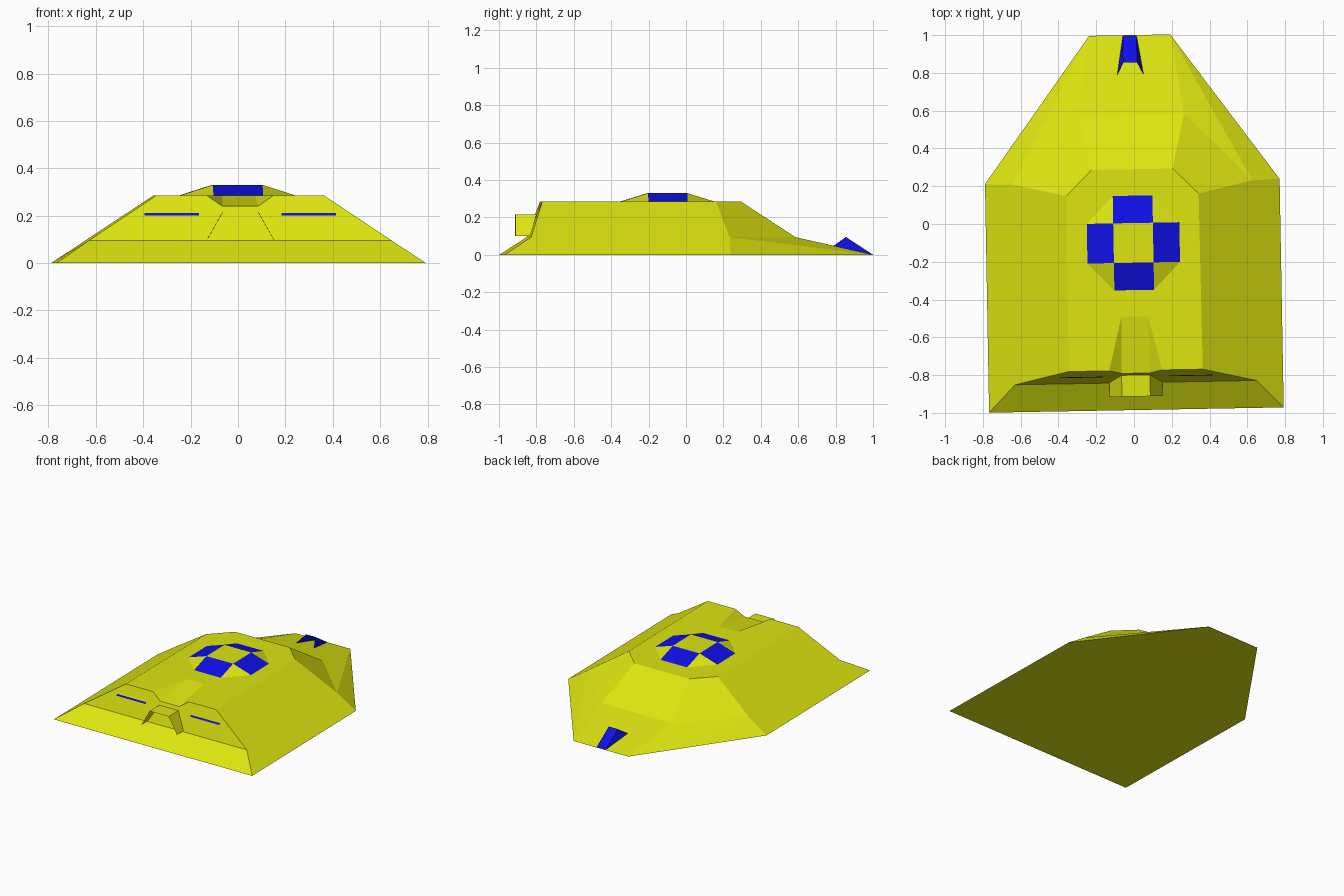
import bpy
import bmesh

cube = bpy.data.objects.get("Cube")
if cube:
    bpy.data.objects.remove(cube, do_unlink=True)


def make_material(name, colour):
    mat = bpy.data.materials.new(name)
    mat.use_nodes = True
    mat.diffuse_color = colour
    mat.node_tree.nodes["Principled BSDF"].inputs["Base Color"].default_value = colour
    return mat


yellow = make_material("yellow", (0.73, 0.79, 0.005, 1))
blue = make_material("blue", (0.005, 0.005, 0.79, 1))


def build(name, points, faces, materials, is_second=None):
    """Symmetric part: capital letters are corners on +x, small letters their
    mirror images. A face written only in capitals is repeated on the other side."""
    bm = bmesh.new()
    corners = {}
    for key, (x, y, z) in points.items():
        corners[key] = bm.verts.new((x, y, z))
        corners[key.lower()] = bm.verts.new((-x, y, z))
    for face in faces.split():
        bm.faces.new([corners[c] for c in face])
        if face.isupper():
            bm.faces.new([corners[c] for c in reversed(face.lower())])
    bmesh.ops.recalc_face_normals(bm, faces=bm.faces)
    bm.normal_update()
    if is_second:
        for face in bm.faces:
            face.material_index = int(is_second(face))
    mesh = bpy.data.meshes.new(name)
    bm.to_mesh(mesh)
    bm.free()
    for mat in materials:
        mesh.materials.append(mat)
    obj = bpy.data.objects.new(name, mesh)
    # the whole model is turned very slightly
    obj.location.x = -0.005
    obj.rotation_euler.z = 0.018
    bpy.context.collection.objects.link(obj)
    return obj


# Wedge hull with a ledge at the front and a notch in the roof
base, ledge, notch, roof = 0, 0.095, 0.24, 0.285
build("hull", {
    "A": (0.78, -0.985, base),
    "B": (0.78, 0.225, base),
    "C": (0.215, 1.0, base),
    "D": (0.64, -0.84, ledge),
    "E": (0.355, -0.775, roof),
    "F": (0.35, 0.155, roof),
    "G": (0.215, 0.29, roof),
    "H": (0.28, 0.58, ledge),
    "I": (0.635, 0.22, ledge),
    "J": (0.14, -0.775, roof),
    "K": (0.075, -0.79, notch),
    "L": (0.07, -0.49, roof),
}, "ABCcba ADda DEJKkjed EFGgfejlLJ KLlk JLK ABIFED FIHG GHhg HCch HIC IBC",
    [yellow])

# Open hood over the middle of the front
build("front_hood", {
    "A": (0.075, -0.913, 0.215),
    "B": (0.075, -0.8, 0.215),
    "C": (0.14, -0.913, 0.1),
    "D": (0.14, -0.838, 0.1),
}, "ABba ACDB", [yellow])

# Raised hatch: the four sloping sides are blue, corners and top yellow
front, back, top = -0.205, 0.005, 0.33
build("roof_hatch", {
    "P": (0.105, front, top),
    "Q": (0.105, back, top),
    "R": (0.105, -0.35, roof),
    "S": (0.245, front, roof),
    "T": (0.245, back, roof),
    "U": (0.105, 0.15, roof),
}, "PRrp QUuq PQTS PRS QTU PQqp", [yellow, blue],
    lambda f: len(f.verts) == 4 and f.normal.z < 0.99)

# Thin viewing slits on the front plate
build("front_slits", {
    "A": (0.175, -0.809, 0.2),
    "B": (0.405, -0.809, 0.2),
    "C": (0.405, -0.805, 0.212),
    "D": (0.175, -0.805, 0.212),
}, "ABCD", [blue])

# Open scoop at the tail
build("tail_scoop", {
    "A": (0.036, 0.855, ledge),
    "B": (0.036, 0.998, 0.002),
    "C": (0.07, 0.79, 0.048),
}, "ABba ACB", [blue])
